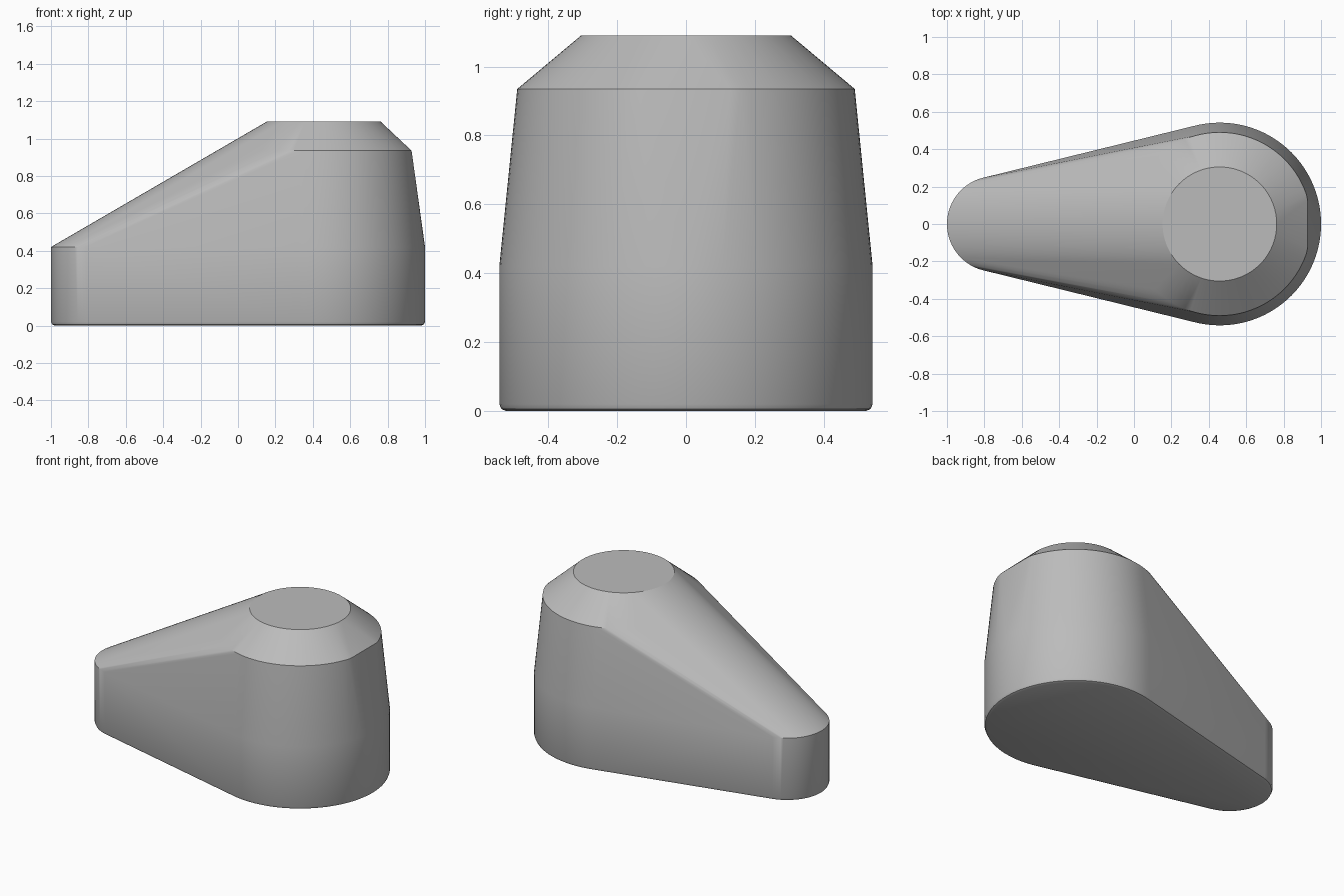
import bpy, bmesh, math

cube = bpy.data.objects.get("Cube")
if cube:
    bpy.data.objects.remove(cube, do_unlink=True)

grey = bpy.data.materials.new("plain grey")
grey.use_nodes = True
colour = (0.5, 0.5, 0.5, 1)
grey.diffuse_color = colour
grey.node_tree.nodes["Principled BSDF"].inputs["Base Color"].default_value = colour

SIDES = 96
HEEL_X, HEEL_R = 0.458, 0.542    # wide round end
TOE_X, TOE_R = -0.745, 0.255     # narrow round end
SHOULDER = 0.42                  # top of the upright walls


def ring(bm, x, radius, z, x_limit=2):
    """Circle of points, cut flat at x_limit."""
    for i in range(SIDES):
        a = math.tau * i / SIDES
        px = min(x + radius * math.cos(a), x_limit)
        bm.verts.new((px, radius * math.sin(a), z))


bm = bmesh.new()
# Teardrop base with a small rounded lower edge, then upright walls
for inset, z in ((0.02, 0), (0.006, 0.006), (0, 0.02), (0, SHOULDER)):
    ring(bm, HEEL_X, HEEL_R - inset, z)
    ring(bm, TOE_X, TOE_R - inset, z)
# Drafted upper wall, flattened at the back of the heel, and the flat top disc
ring(bm, HEEL_X, 0.49, 0.935, 0.928)
ring(bm, HEEL_X, 0.305, 1.09)

# Wrap a tight skin round the rings
bmesh.ops.remove_doubles(bm, verts=bm.verts, dist=0.0005)
hull = bmesh.ops.convex_hull(bm, input=bm.verts)
spare = {g for g in hull["geom_interior"] + hull["geom_unused"]
         if isinstance(g, bmesh.types.BMVert)}
bmesh.ops.delete(bm, geom=list(spare), context='VERTS')
bmesh.ops.dissolve_limit(bm, angle_limit=math.radians(0.2),
                         verts=bm.verts, edges=bm.edges)
bmesh.ops.recalc_face_normals(bm, faces=bm.faces)

mesh = bpy.data.meshes.new("teardrop_body")
bm.to_mesh(mesh)
bm.free()
mesh.materials.append(grey)
body = bpy.data.objects.new("teardrop_body", mesh)
bpy.context.collection.objects.link(body)

# Smooth round walls, crisp rims
bpy.ops.object.select_all(action='DESELECT')
body.select_set(True)
bpy.context.view_layer.objects.active = body
bpy.ops.object.shade_smooth_by_angle(angle=math.radians(28))
